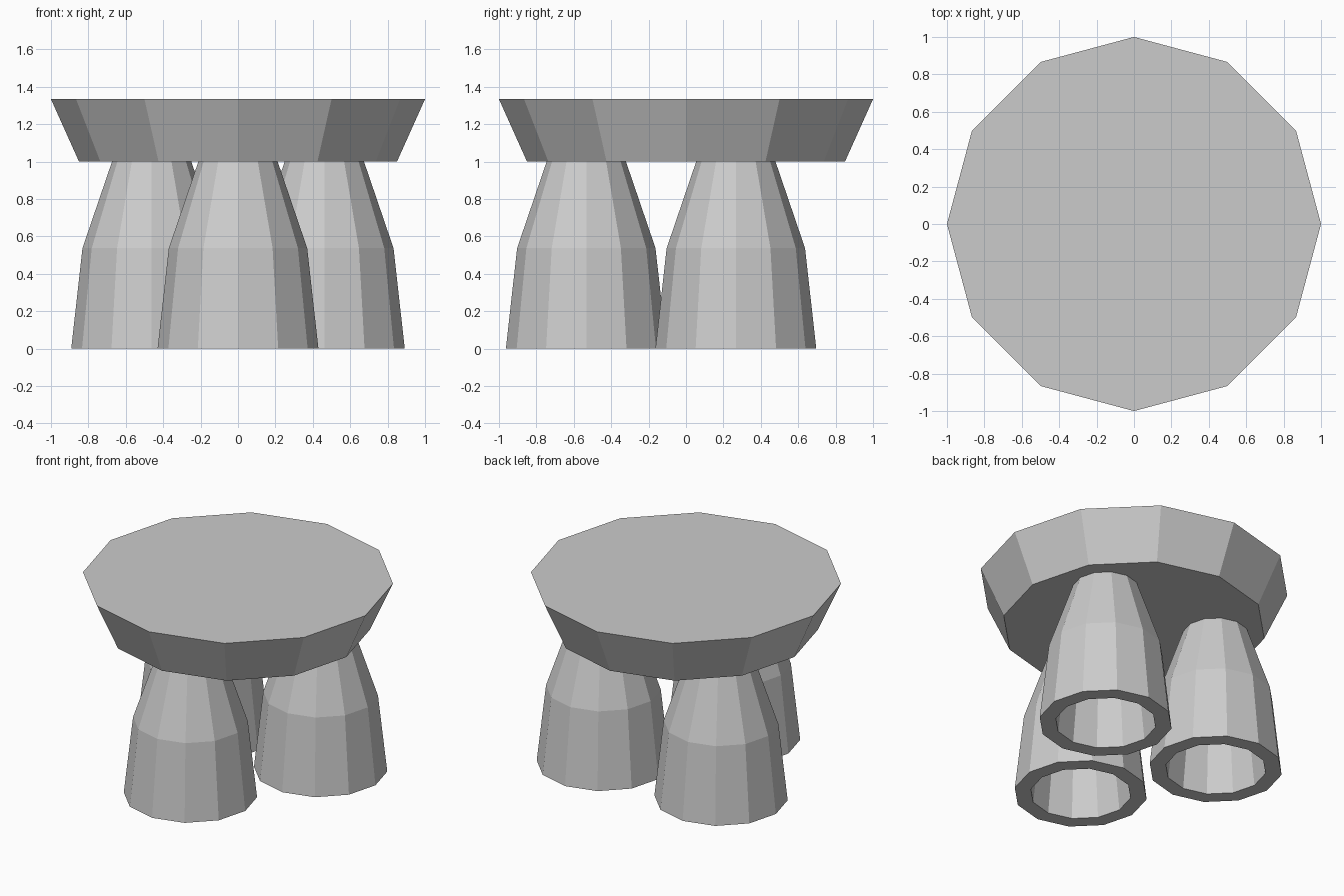
import bpy, bmesh
from math import cos, sin, pi, radians

if "Cube" in bpy.data.objects:
    bpy.data.objects.remove(bpy.data.objects["Cube"])

SIDES = 12


def revolve(name, profile, location=(0, 0, 0), loop=False):
    """Turn a (radius, z) profile into a flat-faced 12-sided solid."""
    bm = bmesh.new()
    rings = [[bm.verts.new((r * cos(2 * pi * i / SIDES), r * sin(2 * pi * i / SIDES), z))
              for i in range(SIDES)] for r, z in profile]
    pairs = list(zip(rings, rings[1:]))
    if loop:
        pairs.append((rings[-1], rings[0]))
    else:
        bm.faces.new(rings[0])
        bm.faces.new(rings[-1])
    for a, b in pairs:
        for i in range(SIDES):
            j = (i + 1) % SIDES
            bm.faces.new((a[i], a[j], b[j], b[i]))
    bmesh.ops.recalc_face_normals(bm, faces=bm.faces)
    mesh = bpy.data.meshes.new(name)
    bm.to_mesh(mesh)
    bm.free()
    obj = bpy.data.objects.new(name, mesh)
    obj.location = location
    bpy.context.collection.objects.link(obj)
    return obj


# Seat: thick disc flaring outward to the top
revolve("seat", [(0.85, 1.0), (1.0, 1.334)])

# Legs: three hollow tapered tubes, outer wall up and inner wall back down
leg_profile = [(0.43, 0), (0.37, 0.537), (0.212, 1.0),
               (0.11, 1.0), (0.267, 0.52), (0.325, 0)]
LEG_RADIUS = 0.533
for name, angle in (("front_leg", -90), ("right_leg", 30), ("left_leg", 150)):
    a = radians(angle)
    revolve(name, leg_profile, (LEG_RADIUS * cos(a), LEG_RADIUS * sin(a), 0), loop=True)
